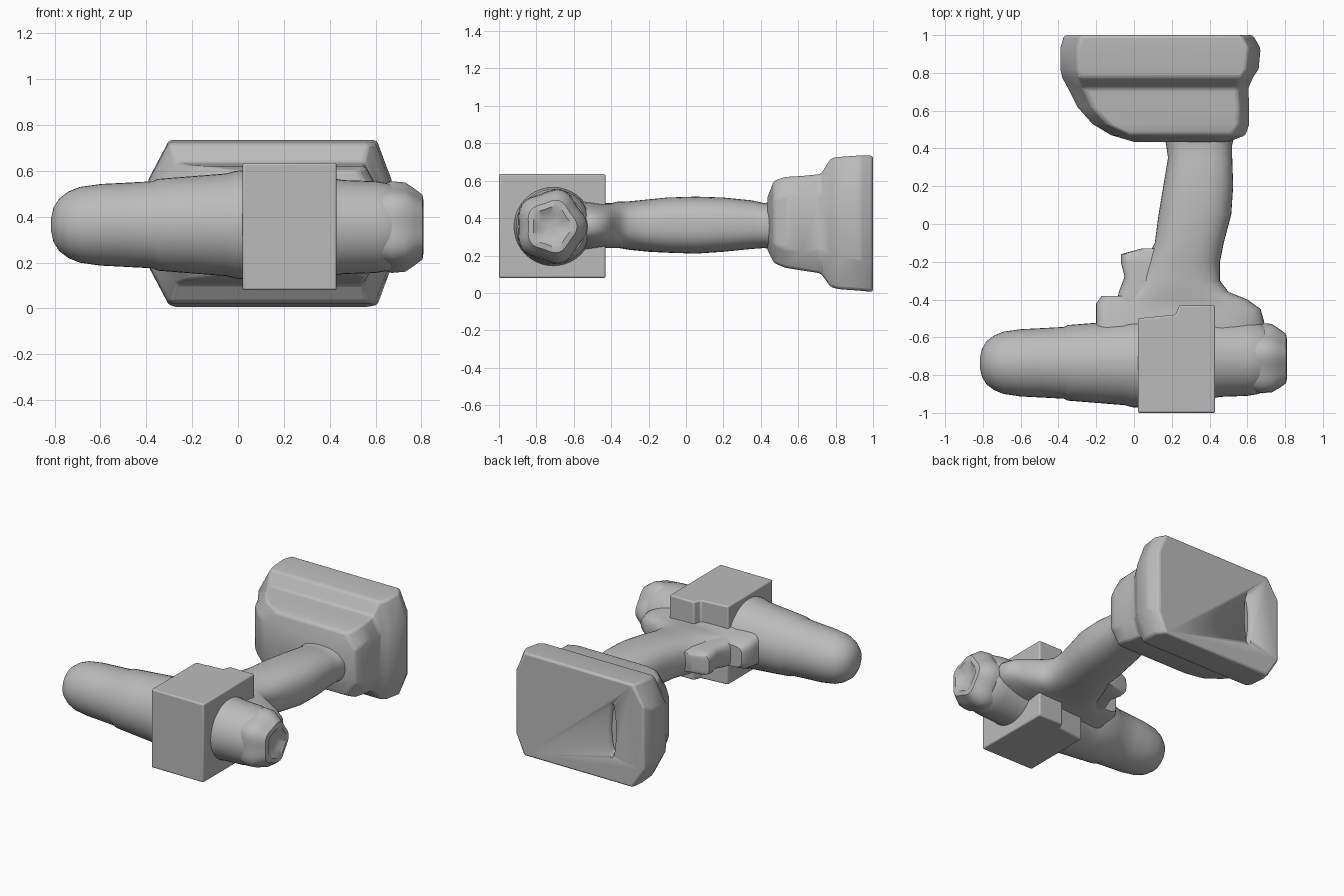
import bpy, bmesh, math
from mathutils import Vector

cube = bpy.data.objects.get("Cube")
if cube:
    bpy.data.objects.remove(cube, do_unlink=True)

GREY = (0.5, 0.5, 0.5, 1)
mat = bpy.data.materials.new("plain grey")
mat.use_nodes = True
mat.diffuse_color = GREY
mat.node_tree.nodes["Principled BSDF"].inputs["Base Color"].default_value = GREY


def finish(name, bm, bevel=0, angle=40):
    bmesh.ops.recalc_face_normals(bm, faces=bm.faces)
    mesh = bpy.data.meshes.new(name)
    bm.to_mesh(mesh)
    bm.free()
    mesh.materials.append(mat)
    ob = bpy.data.objects.new(name, mesh)
    bpy.context.collection.objects.link(ob)
    bpy.ops.object.select_all(action='DESELECT')
    ob.select_set(True)
    bpy.context.view_layer.objects.active = ob
    bpy.ops.object.shade_smooth_by_angle(angle=math.radians(angle))
    if bevel:
        mod = ob.modifiers.new("Soft edges", 'BEVEL')
        mod.width, mod.segments = bevel, 3
        mod.limit_method = 'ANGLE'
        mod.angle_limit = math.radians(30)
    return ob


def loft(name, rings, bevel=0, angle=40):
    bm = bmesh.new()
    loops = [[bm.verts.new(p) for p in ring] for ring in rings]
    n = len(loops[0])
    for a, b in zip(loops, loops[1:]):
        for i in range(n):
            j = (i + 1) % n
            bm.faces.new((a[i], a[j], b[j], b[i]))
    bm.faces.new(loops[0])
    bm.faces.new(loops[-1])
    return finish(name, bm, bevel, angle)


def oval(n, power, lobe=0):
    """Unit superellipse, optionally with five shallow lobes."""
    pts = []
    for i in range(n):
        t = 2 * math.pi * i / n
        c, s = math.cos(t), math.sin(t)
        k = 1 + lobe * math.cos(5 * t)
        pts.append((k * math.copysign(abs(c) ** (2 / power), c),
                    k * math.copysign(abs(s) ** (2 / power), s)))
    return pts


def ring_x(x, cy, cz, ry, rz, lobe=0):
    return [(x, cy + u * ry, cz + v * rz) for u, v in oval(40, 2, lobe)]


def ring_y(y, x0, x1, z0, z1, power=2.5):
    return [(x0 + (x1 - x0) * (u + 1) / 2, y, z0 + (z1 - z0) * (v + 1) / 2)
            for u, v in oval(40, power)]


def cut_rect(y, x0, x1, z0, z1, cx, cz):
    """Rectangle across y with cut corners."""
    return [(x0 + cx, y, z0), (x1 - cx * .7, y, z0), (x1, y, z0 + cz), (x1, y, z1 - cz),
            (x1 - cx * .7, y, z1), (x0 + cx, y, z1), (x0, y, z1 - cz), (x0, y, z0 + cz)]


# Round nose and stepped barrel
barrel = [(-.815, .03), (-.805, .075), (-.78, .115), (-.74, .145), (-.69, .165), (-.6, .178),
          (-.5, .183), (-.37, .19), (-.35, .2), (-.2, .212), (-.05, .224), (-.01, .235), (.06, .24)]
loft("barrel", [ring_x(x, -.735, .365, r, r) for x, r in barrel])

# Motor housing and lobed, dished rear cap
loft("motor_housing", [ring_x(x, -.71, .355, r, r) for x, r in
                       [(.4, .215), (.46, .205), (.6, .2), (.66, .19), (.69, .175)]])
loft("rear_cap", [ring_x(x, -.72, .355, r, r * 1.05, .06) for x, r in
                  [(.62, .17), (.67, .185), (.73, .18), (.77, .155), (.805, .13),
                   (.81, .1), (.785, .06), (.78, .02)]])

# Square block with a stepped rear edge
bm = bmesh.new()
outline = [(.02, -1), (.43, -1), (.43, -.43), (.24, -.43), (.22, -.48), (.02, -.5)]
face = bm.faces.new([bm.verts.new((x, y, .08)) for x, y in outline])
top = bmesh.ops.extrude_face_region(bm, geom=[face])
bmesh.ops.translate(bm, vec=Vector((0, 0, .555)),
                    verts=[v for v in top["geom"] if isinstance(v, bmesh.types.BMVert)])
finish("square_block", bm, .01)

# Handle flaring into the housing
loft("handle", [ring_y(*s) for s in [
    (-.62, -.2, .66, .22, .5), (-.52, -.2, .69, .23, .49), (-.45, -.19, .67, .24, .48),
    (-.4, -.12, .6, .24, .48), (-.36, -.04, .5, .24, .49), (-.3, .02, .455, .23, .49),
    (-.2, .06, .455, .22, .5), (-.1, .11, .475, .215, .51), (.05, .13, .515, .21, .515),
    (.2, .155, .525, .22, .51), (.35, .18, .52, .235, .495), (.42, .17, .52, .24, .48),
    (.5, .15, .54, .22, .5)]])

# Trigger and the small lug beside it
loft("trigger", [ring_y(*s, 4) for s in [
    (-.45, -.1, .2, .27, .46), (-.36, -.08, .2, .27, .46), (-.28, -.05, .2, .28, .45),
    (-.2, -.07, .2, .28, .45), (-.16, -.07, .2, .29, .44), (-.13, .04, .2, .3, .43)]])
loft("trigger_lug", [ring_y(*s, 4) for s in [
    (-.6, -.2, .05, .24, .48), (-.42, -.2, .05, .27, .46), (-.38, -.17, .05, .29, .44)]])

# Battery: tapered upper shell stepping out to a wide base
battery = loft("battery", [cut_rect(*s) for s in [
    (.435, 0, .5, .23, .51, .1, .08), (.47, -.12, .59, .16, .6, .1, .1),
    (.53, -.22, .61, .135, .62, .08, .1), (.62, -.3, .61, .12, .625, .08, .1),
    (.72, -.35, .605, .105, .635, .08, .12), (.775, -.38, .63, .03, .72, .09, .17),
    (.82, -.39, .66, .02, .727, .09, .17), (.93, -.39, .67, .012, .735, .09, .17),
    (1, -.37, .63, .005, .735, .09, .14)]], .015, 35)

# Slot in the battery's back face
slot = loft("slot_cutter", [[(-.12 + u * .035 * k, y, .37 + v * .21 * k) for u, v in oval(24, 2)]
                            for y, k in [(.96, .75), (1.02, 1.05)]])
slot.hide_render = True
slot.hide_set(True)
cut = battery.modifiers.new("Slot", 'BOOLEAN')
cut.object = slot
cut.operation = 'DIFFERENCE'
cut.solver = 'EXACT'
